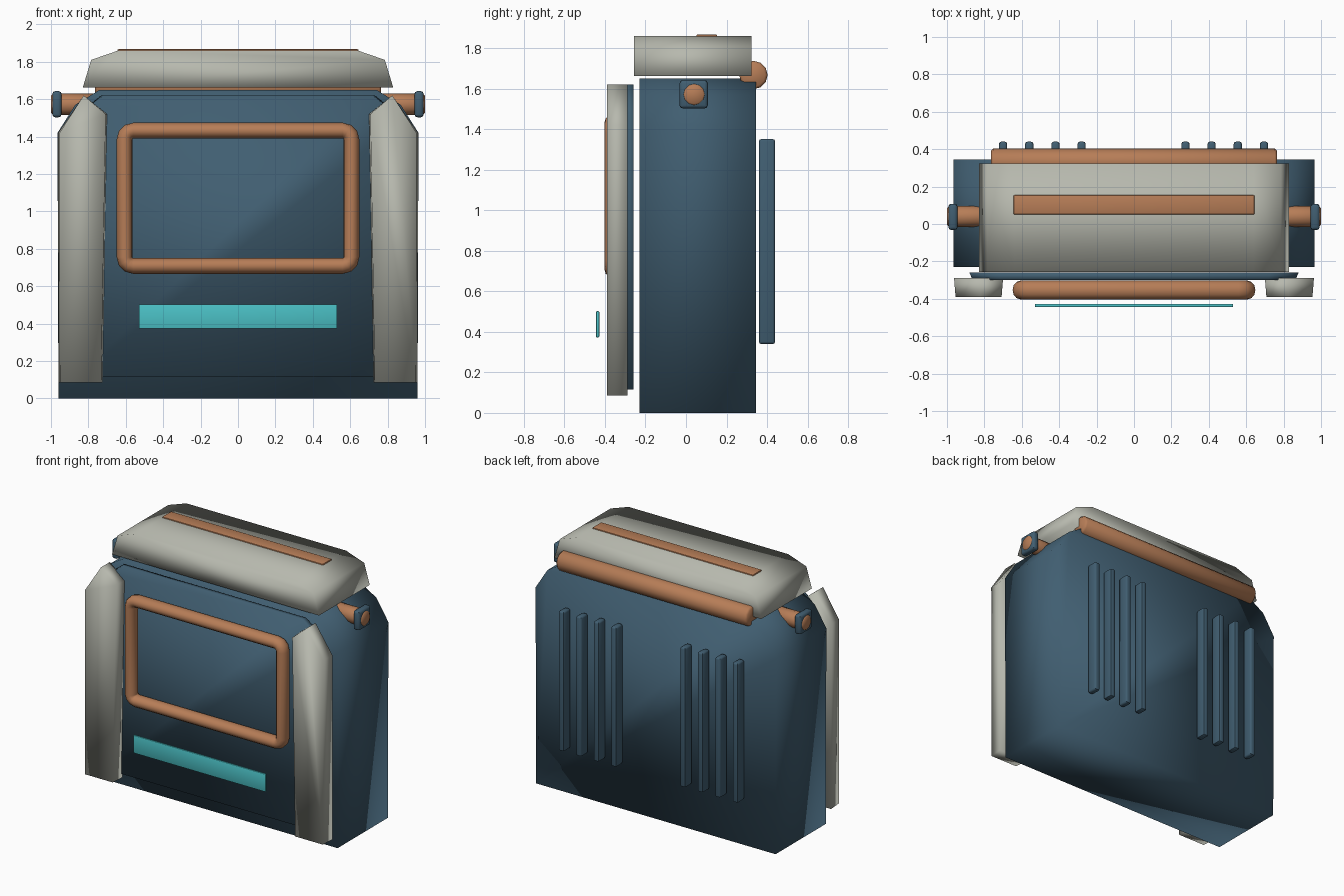
import bpy, bmesh, math

if "Cube" in bpy.data.objects:
    bpy.data.objects.remove(bpy.data.objects["Cube"])


def material(name, rgb):
    m = bpy.data.materials.new(name)
    m.diffuse_color = (*rgb, 1)
    m.use_nodes = True
    m.node_tree.nodes["Principled BSDF"].inputs["Base Color"].default_value = m.diffuse_color
    return m


NAVY = material("dark blue", (0.052, 0.112, 0.165))
GREY = material("warm grey", (0.47, 0.48, 0.42))
COPPER = material("copper", (0.47, 0.205, 0.095))
TEAL = material("teal", (0.07, 0.53, 0.56))


def finish(bm, name, mat, angle=None):
    """Turn a bmesh into a smooth-shaded object."""
    bmesh.ops.recalc_face_normals(bm, faces=bm.faces)
    for f in bm.faces:
        f.smooth = True
    if angle:
        for e in bm.edges:
            e.smooth = len(e.link_faces) == 2 and e.calc_face_angle() < math.radians(angle)
    me = bpy.data.meshes.new(name)
    bm.to_mesh(me)
    bm.free()
    me.materials.append(mat)
    ob = bpy.data.objects.new(name, me)
    bpy.context.collection.objects.link(ob)
    return ob


def prism(name, mat, profile, y0, y1, front_scale=1.0, angle=None):
    """Extrude an x-z profile along y; the front may be narrower in x."""
    bm = bmesh.new()
    mid = (min(p[0] for p in profile) + max(p[0] for p in profile)) / 2
    front = [bm.verts.new((mid + (x - mid) * front_scale, y0, z)) for x, z in profile]
    back = [bm.verts.new((x, y1, z)) for x, z in profile]
    bm.faces.new(front)
    bm.faces.new(back[::-1])
    n = len(profile)
    for i in range(n):
        j = (i + 1) % n
        bm.faces.new((front[i], back[i], back[j], front[j]))
    return finish(bm, name, mat, angle)


def symmetric(half):
    """Complete a right-hand half profile."""
    return half + [(-x, z) for x, z in reversed(half)]


def box(name, mat, lo, hi, bevel=0.0, segments=2):
    bm = bmesh.new()
    bmesh.ops.create_cube(bm, size=1)
    for v in bm.verts:
        v.co = [(a + b) / 2 + c * (b - a) for a, b, c in zip(lo, hi, v.co)]
    if bevel:
        bmesh.ops.bevel(bm, geom=bm.edges[:], offset=bevel, segments=segments,
                        affect='EDGES', profile=0.5)
    return finish(bm, name, mat, 45)


def rod(name, mat, x0, x1, y, z, r, sides=12, bevel=0.012):
    """Cylinder along x with softened rims."""
    bm = bmesh.new()
    rings = []
    for x, k in ((x0, r - bevel), (x0 + bevel, r), (x1 - bevel, r), (x1, r - bevel)):
        rings.append([bm.verts.new((x, y + k * math.cos(2 * math.pi * i / sides),
                                    z + k * math.sin(2 * math.pi * i / sides)))
                      for i in range(sides)])
    for a, b in zip(rings, rings[1:]):
        for i in range(sides):
            j = (i + 1) % sides
            bm.faces.new((a[i], a[j], b[j], b[i]))
    bm.faces.new(rings[0])
    bm.faces.new(rings[-1])
    return finish(bm, name, mat, 50)


# Main body and front plate
prism("body", NAVY, symmetric([(0.96, 0), (0.965, 1.42), (0.87, 1.57), (0.74, 1.65)]), -0.23, 0.345)
prism("front_plate", NAVY, symmetric([(0.88, 0.115), (0.88, 1.47), (0.82, 1.55), (0.73, 1.62)]),
      -0.30, -0.26, 0.98)

# Lid, its top strip and the rear roll
prism("lid", GREY, symmetric([(0.83, 1.662), (0.785, 1.81), (0.64, 1.86)]), -0.257, 0.324)
box("lid_strip", COPPER, (-0.645, 0.05, 1.80), (0.645, 0.155, 1.868), 0.008)
rod("rear_roll", COPPER, -0.765, 0.765, 0.333, 1.668, 0.07)

# Front posts and side pegs
for s, side in ((-1, "left"), (1, "right")):
    post = [(0.725, 0.085), (0.96, 0.085), (0.962, 1.42), (0.825, 1.62), (0.70, 1.52)]
    prism(side + "_post", GREY, [(s * x, z) for x, z in post], -0.39, -0.29, 0.94)
    x0, x1 = sorted((s * 0.75, s * 1.0))
    rod(side + "_peg", COPPER, x0, x1, 0.04, 1.572, 0.057)
    x0, x1 = sorted((s * 0.943, s * 0.993))
    box(side + "_peg_cap", NAVY, (x0, -0.032, 1.503), (x1, 0.108, 1.643), 0.016)

# Pocket frame: an oval tube swept round a rectangle with rounded corners
bm = bmesh.new()
rings, sides = [], 12
for cx, cz, start in ((0.56, 1.385, 0), (-0.56, 1.385, 90), (-0.56, 0.755, 180), (0.56, 0.755, 270)):
    for step in (0, 30, 60, 90):
        t = math.radians(start + step)
        ring = []
        for i in range(sides):
            a = 2 * math.pi * i / sides
            d = 0.047 + 0.042 * math.cos(a)
            ring.append(bm.verts.new((cx + d * math.cos(t), -0.353 + 0.05 * math.sin(a),
                                      cz + d * math.sin(t))))
        rings.append(ring)
for k, a in enumerate(rings):
    b = rings[(k + 1) % len(rings)]
    for i in range(sides):
        j = (i + 1) % sides
        bm.faces.new((a[i], a[j], b[j], b[i]))
finish(bm, "pocket_frame", COPPER)

# Glowing bar under the frame
box("light_bar", TEAL, (-0.53, -0.444, 0.373), (0.53, -0.428, 0.502), 0.004)

# Two groups of rear vent slats
for n, x in enumerate((-0.70, -0.56, -0.42, -0.28, 0.275, 0.415, 0.555, 0.695)):
    box(f"vent_slat_{n + 1}", NAVY, (x - 0.022, 0.36, 0.34), (x + 0.022, 0.44, 1.352), 0.012)
